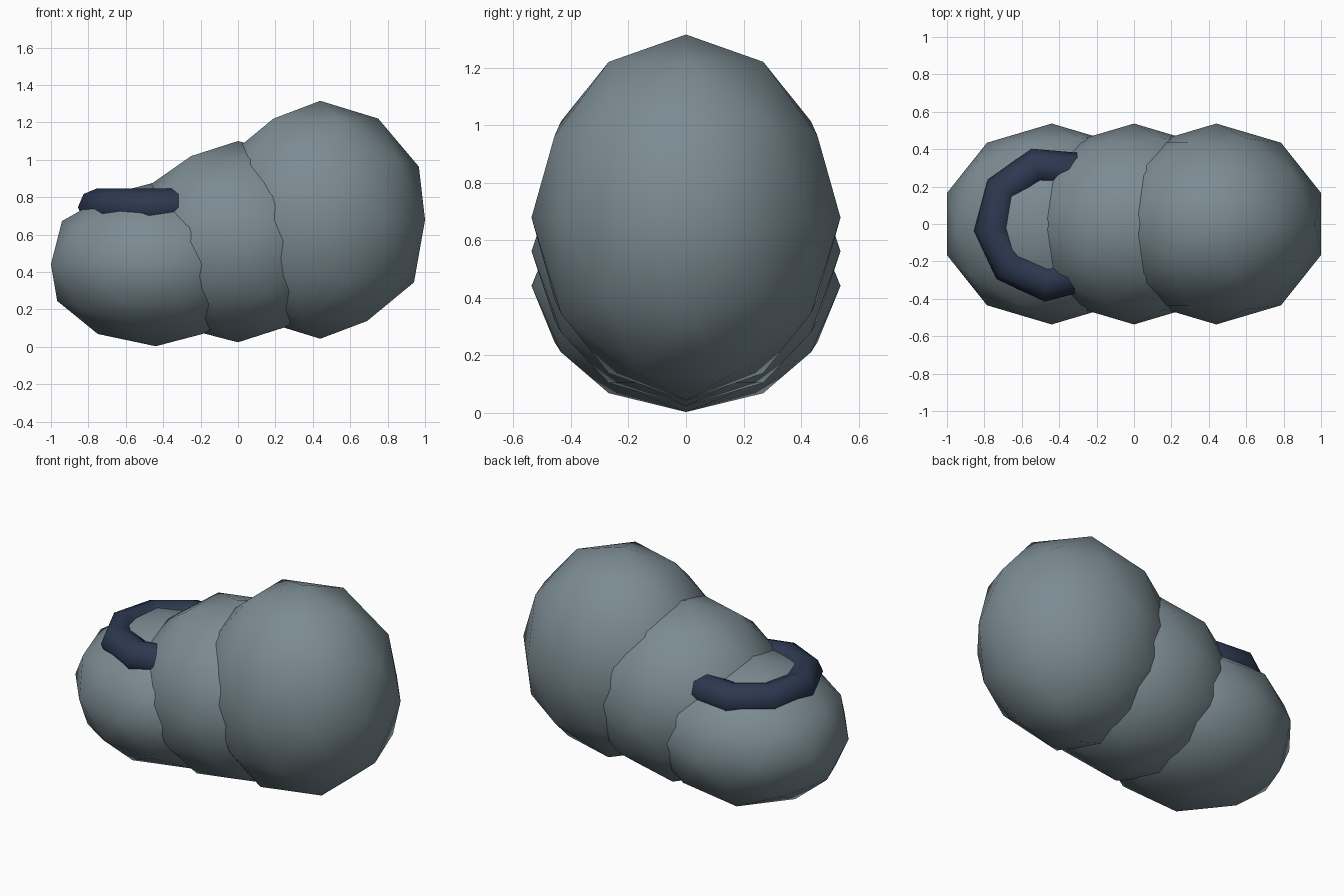
import bpy, math

if "Cube" in bpy.data.objects:
    bpy.data.objects.remove(bpy.data.objects["Cube"])


def paint(obj, name, rgb):
    mat = bpy.data.materials.get(name) or bpy.data.materials.new(name)
    mat.diffuse_color = (*rgb, 1)
    mat.use_nodes = True
    mat.node_tree.nodes["Principled BSDF"].inputs["Base Color"].default_value = mat.diffuse_color
    obj.data.materials.append(mat)


def smooth(obj):
    for p in obj.data.polygons:
        p.use_smooth = True


# Three overlapping egg-shaped lobes rising towards +x: (name, x, bottom, top)
for name, x, lo, hi in [("small_lobe", -0.44, 0.003, 0.88),
                        ("middle_lobe", 0.0, 0.024, 1.10),
                        ("large_lobe", 0.44, 0.043, 1.315)]:
    bpy.ops.mesh.primitive_ico_sphere_add(subdivisions=2, radius=1,
                                          location=(x, 0, (lo + hi) / 2))
    lobe = bpy.context.object
    lobe.name = name
    lobe.scale = (0.589, 0.537, (hi - lo) / 2)
    smooth(lobe)
    paint(lobe, "slate", (0.2, 0.26, 0.29))

# Dark ring resting on the small lobe, its far side sunk into the middle lobe
bpy.ops.mesh.primitive_torus_add(major_segments=9, minor_segments=8,
                                 major_radius=0.317, minor_radius=0.1,
                                 location=(-0.44, 0, 0.746),
                                 rotation=(0, 0, math.radians(25)))
ring = bpy.context.object
ring.name = "collar_ring"
smooth(ring)
paint(ring, "navy", (0.025, 0.04, 0.08))
